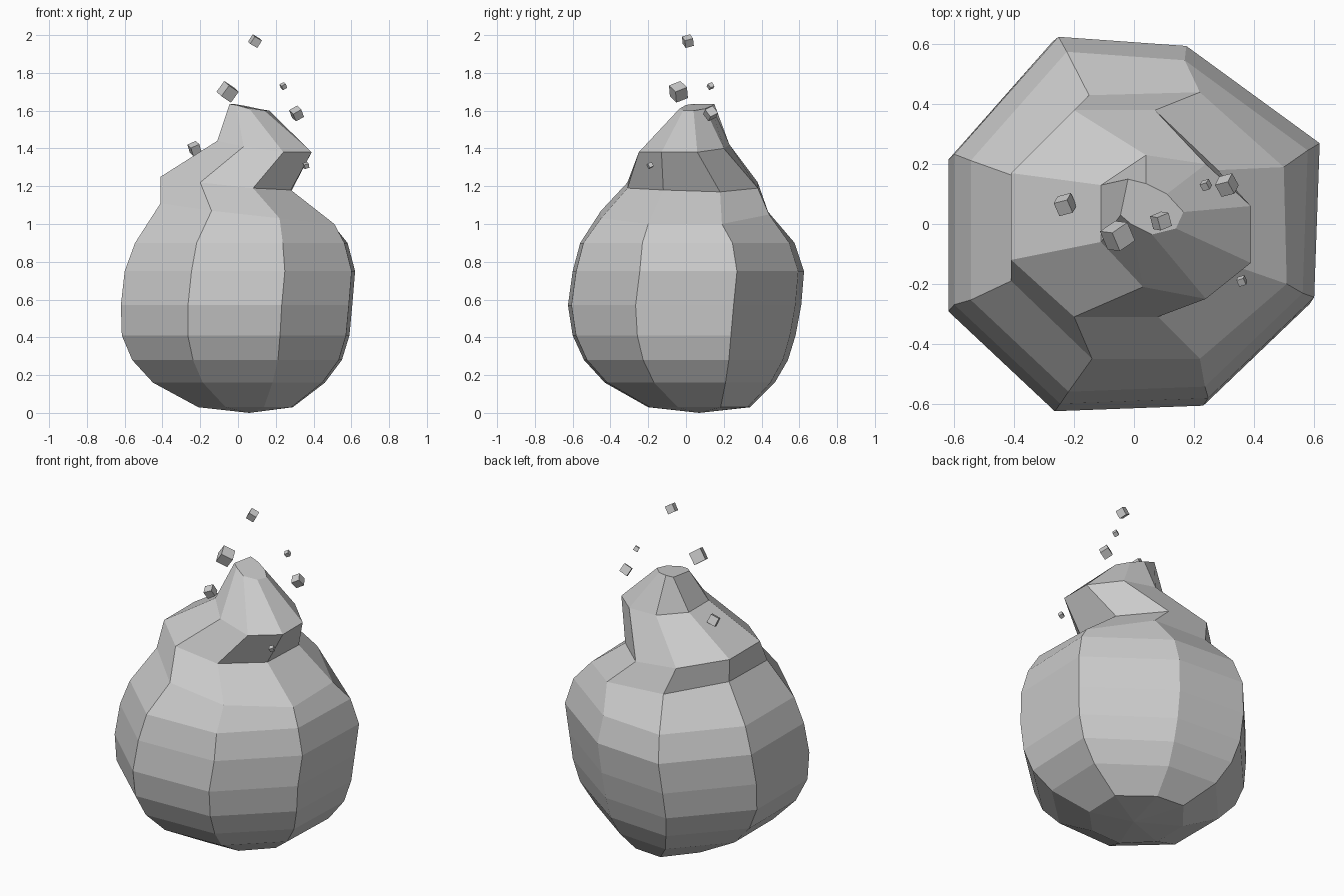
import bpy, bmesh
from mathutils import Matrix, Euler, Vector

# Eight-sided unit outline of the body, counter-clockwise from the right
OUTLINE = [(1, .42), (.27, .95), (-.43, 1), (-1, .36),
           (-1, -.46), (-.42, -1), (.39, -.97), (.97, -.42)]

# Body bands: height, left, right, front, back extents
BANDS = [(.03, -.21, .29, -.20, .34), (.16, -.45, .46, -.43, .47),
         (.28, -.56, .55, -.54, .54), (.41, -.615, .59, -.60, .58),
         (.57, -.62, .605, -.625, .61), (.75, -.60, .62, -.60, .625),
         (.90, -.545, .58, -.56, .575)]

# Twisted upper rings
SHOULDER = [(.50, .19, 1.0), (.22, .44, 1.05), (-.15, .43, 1.07), (-.40, .16, 1.11),
            (-.41, -.19, 1.11), (-.14, -.45, 1.07), (.22, -.45, 1.03), (.51, -.20, 1.0)]
NECK = [(.28, .18, 1.17), (.07, .38, 1.19), (-.20, .38, 1.22), (-.41, .17, 1.25),
        (-.41, -.12, 1.25), (-.20, -.31, 1.22), (.08, -.31, 1.19), (.28, -.12, 1.18)]
CREST = [(.39, .06, 1.38), (.24, .20, 1.40), (.04, .23, 1.42), (-.11, .13, 1.44),
         (-.11, -.06, 1.44), (.03, -.21, 1.41), (.24, -.25, 1.38), (.39, -.13, 1.38)]
TIP = [(.165, .04, 1.60), (.11, .10, 1.61), (.04, .135, 1.625), (-.02, .15, 1.635),
       (-.045, .03, 1.635), (-.01, 0, 1.63), (.06, -.035, 1.61), (.14, -.015, 1.60)]


def finish(name, bm):
    bmesh.ops.recalc_face_normals(bm, faces=bm.faces)
    mesh = bpy.data.meshes.new(name)
    bm.to_mesh(mesh)
    bm.free()
    obj = bpy.data.objects.new(name, mesh)
    bpy.context.collection.objects.link(obj)
    return obj


def body_ring(z, left, right, front, back):
    cx, cy = (left + right) / 2, (front + back) / 2
    rx, ry = (right - left) / 2, (back - front) / 2
    return [(cx + u * rx, cy + v * ry, z) for u, v in OUTLINE]


# Flame: rounded base, bulge, notched neck and pointed top
bm = bmesh.new()
rings = [body_ring(*b) for b in BANDS] + [SHOULDER, NECK, CREST, TIP]
rows = [[bm.verts.new(p) for p in ring] for ring in rings]
for low, high in zip(rows, rows[1:]):
    for i in range(8):
        j = (i + 1) % 8
        bm.faces.new((low[i], low[j], high[j], high[i]))
bottom = bm.verts.new((.06, .07, 0))
for i in range(8):
    bm.faces.new((bottom, rows[0][(i + 1) % 8], rows[0][i]))
bm.faces.new(rows[-1])
finish("flame", bm)

# Embers: small tumbled blocks floating around the top
EMBERS = [((.09, .01, 1.968), .046, (.3, .5, .4)),
          ((-.055, -.04, 1.70), .070, (.4, .5, .6)),
          ((.24, .13, 1.73), .026, (.4, -.5, .3)),
          ((.31, .13, 1.585), .050, (.5, -.5, .25)),
          ((-.23, .065, 1.40), .050, (.4, -.4, .25)),
          ((.36, -.19, 1.31), .025, (.4, -.3, .3))]
for n, (loc, size, rot) in enumerate(EMBERS, 1):
    bm = bmesh.new()
    m = Matrix.Translation(Vector(loc)) @ Euler(rot).to_matrix().to_4x4()
    bmesh.ops.create_cube(bm, size=size, matrix=m)
    finish(f"ember_{n}", bm)
